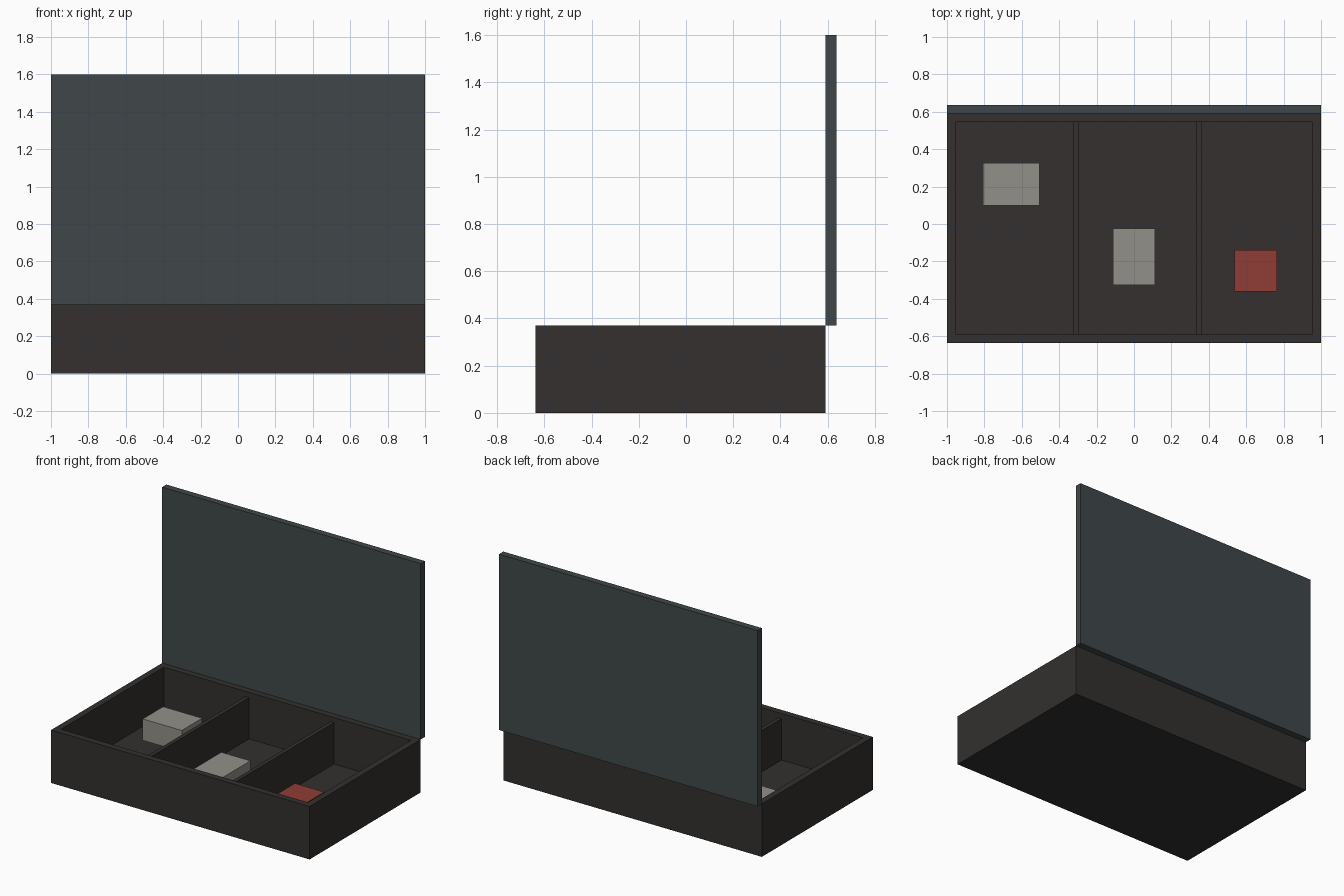
import bpy, bmesh

if "Cube" in bpy.data.objects:
    bpy.data.objects.remove(bpy.data.objects["Cube"])


def material(name, rgb):
    m = bpy.data.materials.new(name)
    m.diffuse_color = (*rgb, 1)
    m.use_nodes = True
    m.node_tree.nodes["Principled BSDF"].inputs["Base Color"].default_value = m.diffuse_color
    return m


CHARCOAL = material("charcoal", (0.033, 0.030, 0.028))
SLATE = material("slate", (0.051, 0.064, 0.067))
PALE = material("pale_grey", (0.29, 0.28, 0.25))
RED = material("red", (0.28, 0.047, 0.037))


def box(name, x, y, z, mat, wall=0):
    """Box from (min, max) ranges; wall > 0 hollows it out from the top."""
    bm = bmesh.new()
    bmesh.ops.create_cube(bm, size=1)
    for v in bm.verts:
        v.co = [r[0] if c < 0 else r[1] for c, r in zip(v.co, (x, y, z))]
    bm.normal_update()
    if wall:
        top = max(bm.faces, key=lambda f: f.calc_center_median().z)
        bmesh.ops.inset_region(bm, faces=[top], thickness=wall, use_even_offset=True)
        # sink the inset face to make the compartment floor
        new = bmesh.ops.extrude_discrete_faces(bm, faces=[top])["faces"]
        for v in new[0].verts:
            v.co.z = z[0] + wall
    me = bpy.data.meshes.new(name)
    bm.to_mesh(me)
    bm.free()
    me.materials.append(mat)
    ob = bpy.data.objects.new(name, me)
    bpy.context.collection.objects.link(ob)
    return ob


WALL = 0.045

# Open case and its upright lid
box("case", (-1, 1), (-0.637, 0.59), (0, 0.37), CHARCOAL, WALL)
box("lid", (-1, 1), (0.59, 0.637), (0.37, 1.6), SLATE)

# Two compartment dividers
for side, x in (("left", -0.31), ("right", 0.347)):
    box(f"divider_{side}", (x - 0.014, x + 0.014), (-0.592, 0.545), (WALL, 0.334), CHARCOAL)

# Contents
box("left_block", (-0.807, -0.505), (0.10, 0.325), (0.068, 0.218), PALE)
box("middle_block", (-0.113, 0.112), (-0.325, -0.023), (0.068, 0.218), PALE)
box("red_block", (0.537, 0.764), (-0.362, -0.138), (0.068, 0.218), RED)
